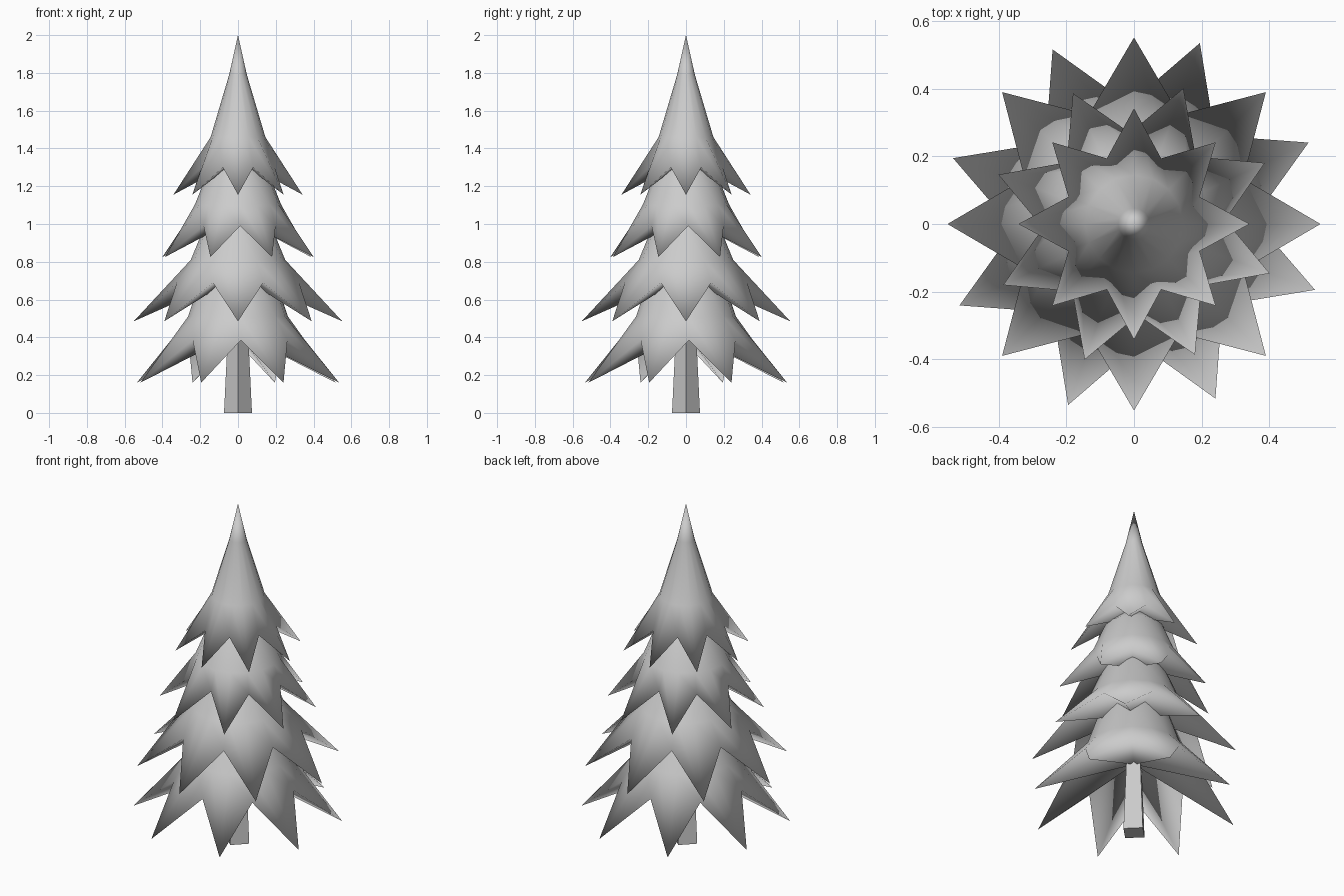
import bpy, bmesh, math

if "Cube" in bpy.data.objects:
    bpy.data.objects.remove(bpy.data.objects["Cube"])

SPIKES = 8


def finish(bm, name, smooth=False):
    bmesh.ops.recalc_face_normals(bm, faces=bm.faces)
    for f in bm.faces:
        f.smooth = smooth
    me = bpy.data.meshes.new(name)
    bm.to_mesh(me)
    bm.free()
    ob = bpy.data.objects.new(name, me)
    bpy.context.collection.objects.link(ob)
    return ob


def ring(bm, tip, notch, turn):
    # alternating tip / notch points, each given as (radius, height)
    verts = []
    for i in range(SPIKES * 2):
        r, z = notch if i % 2 else tip
        a = math.radians(turn) + math.pi * i / SPIKES
        verts.append(bm.verts.new((r * math.cos(a), r * math.sin(a), z)))
    return verts


def tier(name, apex, upper, mid, tip, notch, turn):
    bm = bmesh.new()
    rings = [ring(bm, p, p, turn) for p in (upper, mid)]
    rings.append(ring(bm, tip, notch, turn))
    n = SPIKES * 2
    top = bm.verts.new((0, 0, apex))
    # pleated underside meeting at the trunk
    under = bm.verts.new((0, 0, notch[1] + 0.04))
    for i in range(n):
        j = (i + 1) % n
        bm.faces.new((top, rings[0][i], rings[0][j]))
        for a, b in zip(rings, rings[1:]):
            bm.faces.new((a[i], b[i], b[j], a[j]))
        bm.faces.new((under, rings[-1][j], rings[-1][i]))
    finish(bm, name, True)


# foliage tiers, top to bottom
tier("top_branches", 2.0, (0.047, 1.79), (0.145, 1.46),
     (0.342, 1.155), (0.21, 1.30), 0)
tier("upper_branches", 1.42, (0.165, 1.26), (0.23, 1.10),
     (0.427, 0.825), (0.27, 0.99), 25)
tier("middle_branches", 1.15, (0.18, 0.98), (0.25, 0.81),
     (0.552, 0.485), (0.35, 0.69), 0)
tier("lower_branches", 0.9, (0.19, 0.73), (0.265, 0.51),
     (0.57, 0.16), (0.355, 0.385), 25)

# tapered square trunk with its corners on the axes
bm = bmesh.new()
bmesh.ops.create_cone(bm, cap_ends=True, segments=4, radius1=0.074,
                      radius2=0.045, depth=0.6)
bmesh.ops.translate(bm, verts=bm.verts, vec=(0, 0, 0.3))
finish(bm, "trunk")
